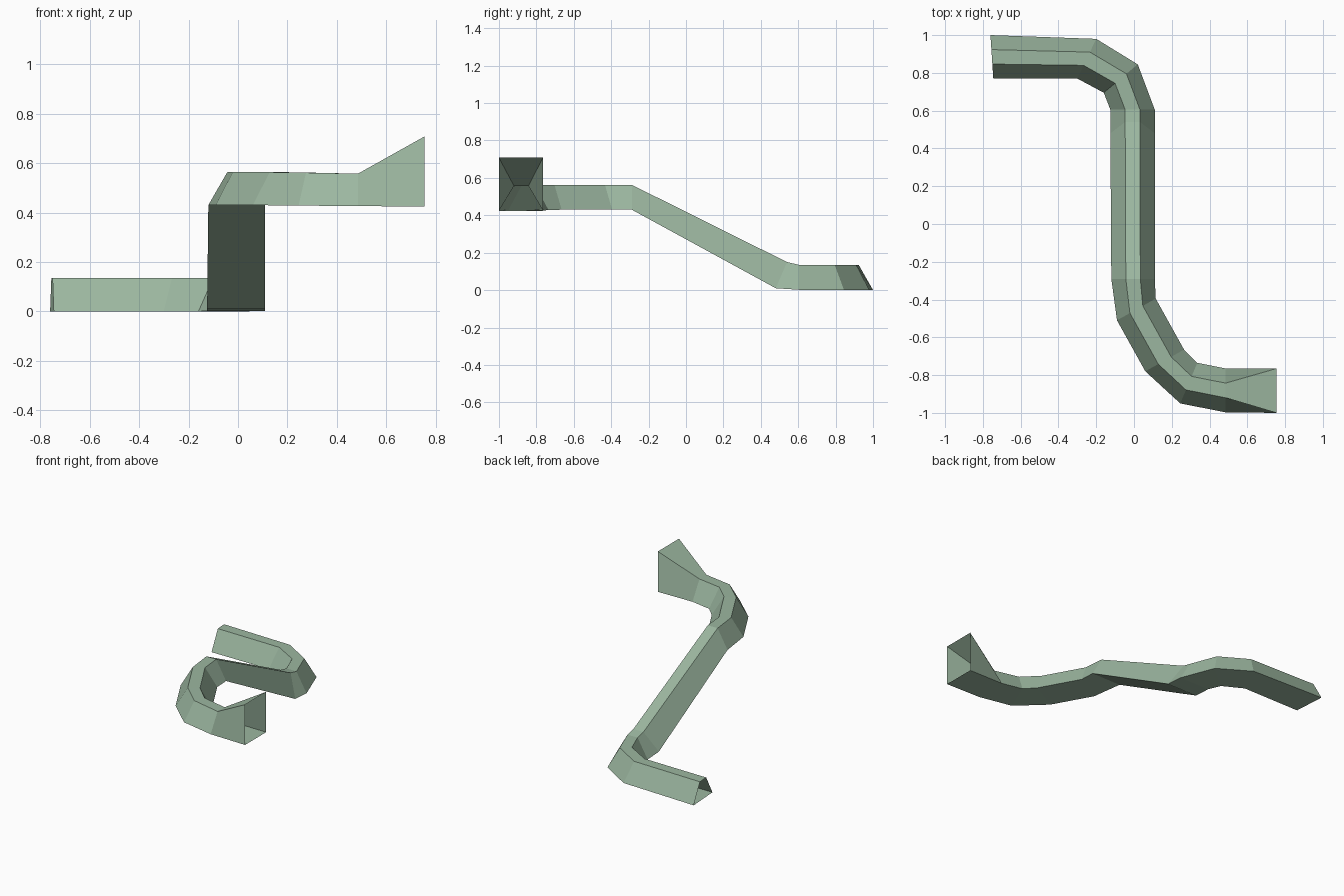
import bpy, bmesh
from mathutils import Vector

if "Cube" in bpy.data.objects:
    bpy.data.objects.remove(bpy.data.objects["Cube"])

green = bpy.data.materials.new("sage_green")
green.diffuse_color = (0.33, 0.47, 0.35, 1)
green.use_nodes = True
green.node_tree.nodes["Principled BSDF"].inputs["Base Color"].default_value = green.diffuse_color

# Path stations: left foot x, y, right foot x, y, bottom z, top z
STATIONS = [
    (-0.76, 1.00, -0.745, 0.77, 0.0, 0.135),
    (-0.20, 0.98, -0.30, 0.77, 0.0, 0.135),
    (0.02, 0.845, -0.16, 0.695, 0.0, 0.135),
    (0.11, 0.605, -0.125, 0.605, 0.002, 0.135),
    (0.11, 0.48, -0.125, 0.48, 0.01, 0.15),
    (0.11, -0.29, -0.12, -0.29, 0.43, 0.563),
    (0.115, -0.395, -0.09, -0.51, 0.43, 0.563),
    (0.265, -0.665, 0.06, -0.78, 0.43, 0.563),
    (0.335, -0.735, 0.245, -0.95, 0.428, 0.561),
    (0.485, -0.765, 0.485, -0.997, 0.426, 0.557),
    (0.755, -0.765, 0.755, -1.00, 0.424, 0.708),
]
RAMP_FOOT = 4                 # this section leans back along the ramp
FLARE = len(STATIONS) - 1     # the mouth is a full rectangle


def section(i):
    """Trapezoid ring: left foot, left top, right top, right foot."""
    lx, ly, rx, ry, z0, z1 = STATIONS[i]
    left, right = Vector((lx, ly, z0)), Vector((rx, ry, z0))
    inset = 0 if i == FLARE else 1 / 3
    lean = 0.06 if i == RAMP_FOOT else 0
    up = Vector((0, lean, z1 - z0))
    return [left, left.lerp(right, inset) + up,
            right.lerp(left, inset) + up, right]


# Hollow duct, open at both ends
bm = bmesh.new()
rings = [[bm.verts.new(p) for p in section(i)] for i in range(len(STATIONS))]
for a, b in zip(rings, rings[1:]):
    for k in range(4):
        n = (k + 1) % 4
        bm.faces.new((a[k], a[n], b[n], b[k]))
bmesh.ops.recalc_face_normals(bm, faces=bm.faces)

mesh = bpy.data.meshes.new("winding_duct")
bm.to_mesh(mesh)
bm.free()
mesh.materials.append(green)
duct = bpy.data.objects.new("winding_duct", mesh)
bpy.context.collection.objects.link(duct)
